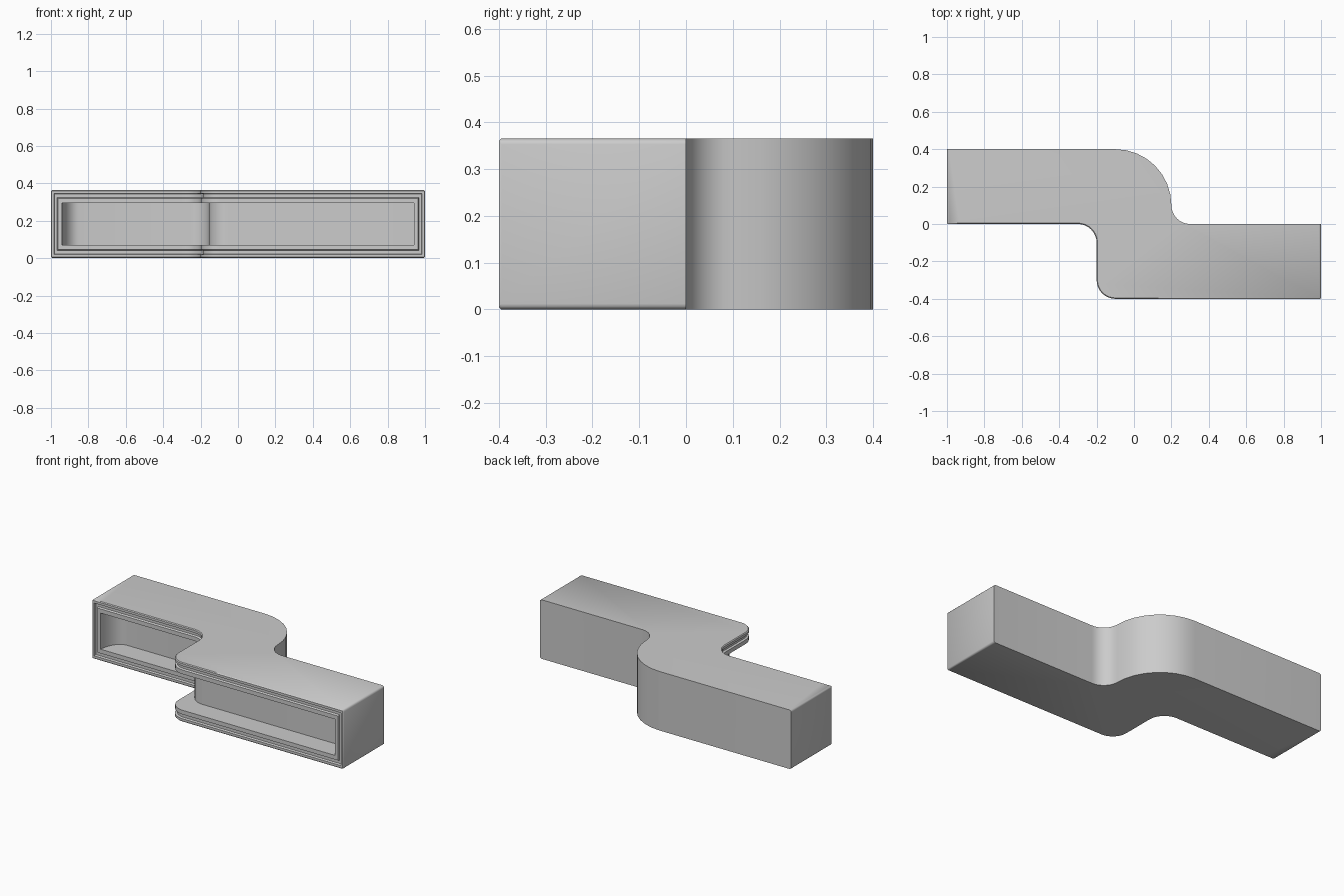
import bpy, bmesh
from math import sin, cos, radians, sqrt

if "Cube" in bpy.data.objects:
    bpy.data.objects.remove(bpy.data.objects["Cube"])

H = 0.365


def arc(cx, cy, r, a0, a1, n=8):
    angles = [radians(a0 + (a1 - a0) * i / n) for i in range(n + 1)]
    return [(cx + r * cos(a), cy + r * sin(a)) for a in angles]


# plan outline of the front, left to right, with extra columns for the cavity's round end
left = [(-0.85 - 0.09 * cos(radians(a)), 0.0) for a in (20, 35, 50, 65, 78, 90)]
bend = arc(-0.3, -0.1, 0.1, 90, 0) + arc(-0.1, -0.3, 0.1, 180, 270)
front = [(-1, 0)] + left + bend + [(1, -0.4)]
n = len(front)

# plan outline of the back, right to left
back = [(1, 0)] + arc(0.3, 0.1, 0.1, 270, 180) + arc(-0.1, 0.1, 0.3, 0, 90) + [(-1, 0.4)]

# inward normals along the front outline
normals = []
for i in range(n):
    a, b = front[max(i - 1, 0)], front[min(i + 1, n - 1)]
    tx, ty = b[0] - a[0], b[1] - a[1]
    length = sqrt(tx * tx + ty * ty)
    normals.append((-ty / length, tx / length))
normals[len(left)] = (0, 1)
normals[-1] = (0, 1)

bm = bmesh.new()


def ring(inset, depth):
    """Closed ring on the front: bottom row and top row of vertices."""
    pts = []
    for i, (x, y) in enumerate(front):
        x += inset if i == 0 else -inset if i == n - 1 else 0
        pts.append((x + normals[i][0] * depth, y + normals[i][1] * depth))
    return rows(pts, inset * 1.22)


def rows(pts, zi):
    return ([bm.verts.new((x, y, zi)) for x, y in pts],
            [bm.verts.new((x, y, H - zi)) for x, y in pts])


def loft(r0, r1):
    a, b = r0[0] + r0[1][::-1], r1[0] + r1[1][::-1]
    for i in range(len(a)):
        j = (i + 1) % len(a)
        bm.faces.new((a[i], a[j], b[j], b[i]))


# stepped rim around the opening
profile = [(0, 0.005), (0.004, 0), (0.016, 0), (0.019, 0.013), (0.033, 0.013),
           (0.037, 0.002), (0.058, 0.002)]
rings = [ring(*p) for p in profile]
for r0, r1 in zip(rings, rings[1:]):
    loft(r0, r1)

# recessed cavity wall
wall = []
for i, (x, y) in enumerate(front):
    if i == 0:
        wall.append((-0.942, 0.01))
    elif i <= len(left):
        t = min(1, (-0.85 - x) / 0.09)
        wall.append((x, 0.13 * sqrt(max(0, 1 - t * t))))
    elif i == n - 1:
        wall.append((0.942, y + 0.13))
    else:
        wall.append((x + 0.045, y + 0.13))
cavity = rows(wall, 0.058 * 1.22)
loft(rings[-1], cavity)
for i in range(n - 1):
    bm.faces.new((cavity[0][i], cavity[0][i + 1], cavity[1][i + 1], cavity[1][i]))

# outer shell: top, bottom, back and ends
outer, rear = rings[0], rows(back, 0)
for k in (0, 1):
    bm.faces.new(outer[k] + rear[k])
shell = [[outer[k][-1]] + rear[k] + [outer[k][0]] for k in (0, 1)]
for i in range(len(shell[0]) - 1):
    bm.faces.new((shell[0][i], shell[0][i + 1], shell[1][i + 1], shell[1][i]))
bmesh.ops.recalc_face_normals(bm, faces=bm.faces)

# soften the long end edges
end_edges = [bm.edges.get((outer[k][e], rear[k][-1 - e])) for k in (0, 1) for e in (0, -1)
             if e == 0]
end_edges += [bm.edges.get((outer[k][-1], rear[k][0])) for k in (0, 1)]
bmesh.ops.bevel(bm, geom=[e for e in end_edges if e], offset=0.012, segments=3,
                profile=0.5, affect='EDGES')

mesh = bpy.data.meshes.new("curved_bar_housing")
bm.to_mesh(mesh)
bm.free()
obj = bpy.data.objects.new("curved_bar_housing", mesh)
bpy.context.collection.objects.link(obj)
bpy.context.view_layer.objects.active = obj
obj.select_set(True)
bpy.ops.object.shade_smooth_by_angle(angle=radians(35))
